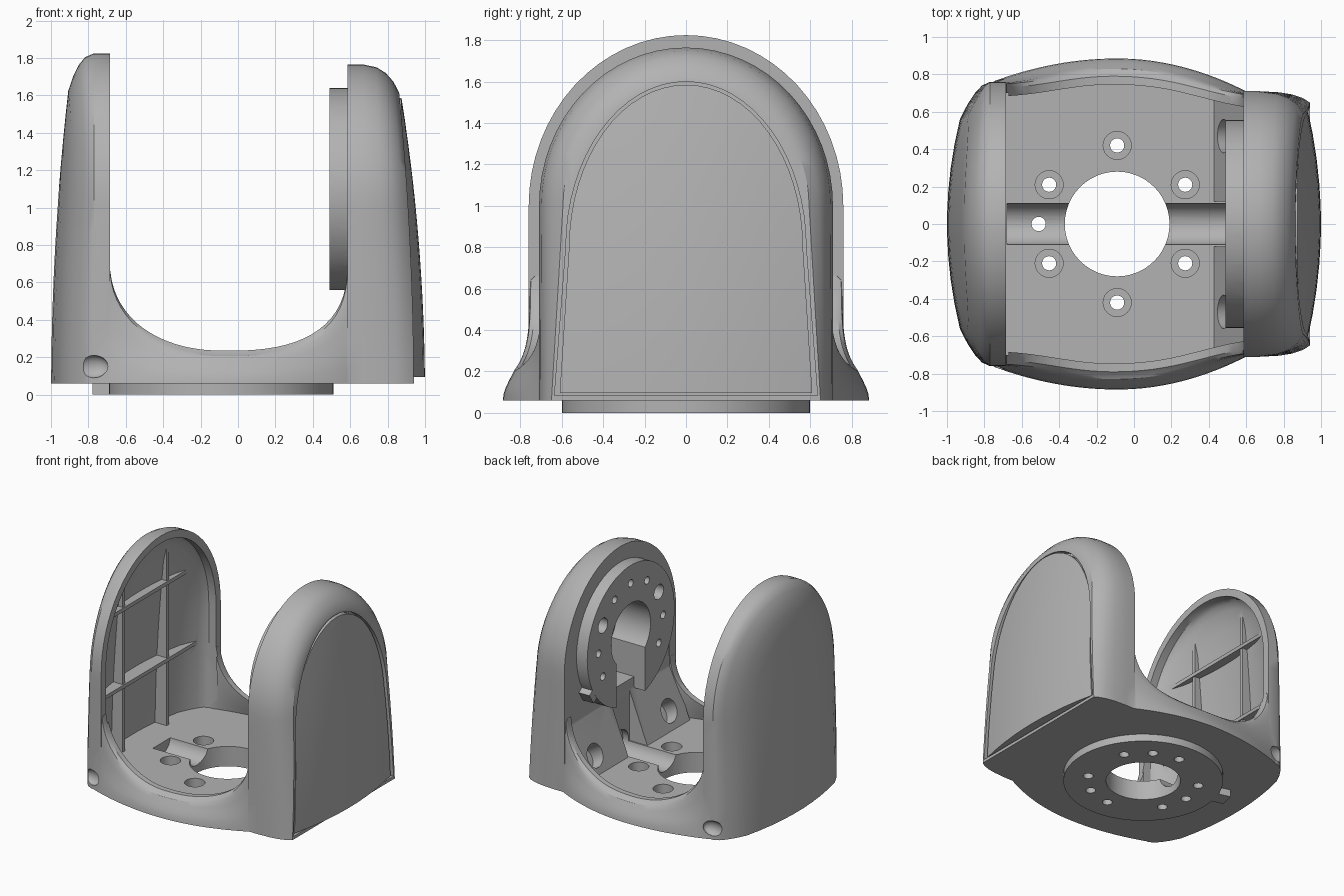
import bpy, bmesh, math
from mathutils import Vector, Matrix

cube = bpy.data.objects.get("Cube")
if cube:
    bpy.data.objects.remove(cube, do_unlink=True)

GREY = (0.45, 0.45, 0.45, 1)
mat = bpy.data.materials.new("satin grey")
mat.use_nodes = True
mat.diffuse_color = GREY
mat.node_tree.nodes["Principled BSDF"].inputs["Base Color"].default_value = GREY


# ---------- helpers ----------
def make(name, bm):
    bmesh.ops.recalc_face_normals(bm, faces=bm.faces)
    me = bpy.data.meshes.new(name)
    bm.to_mesh(me)
    bm.free()
    me.materials.append(mat)
    ob = bpy.data.objects.new(name, me)
    bpy.context.collection.objects.link(ob)
    return ob


def loft(name, rings):
    """Skin symmetric rings; the ends are closed with strips across."""
    bm = bmesh.new()
    rows = [[bm.verts.new(p) for p in ring] for ring in rings]
    n = len(rows[0])
    for a, b in zip(rows, rows[1:]):
        for i in range(n):
            j = (i + 1) % n
            bm.faces.new((a[i], a[j], b[j], b[i]))
    for r in (rows[0], rows[-1]):
        for i in range((n - 1) // 2):
            bm.faces.new(list(dict.fromkeys((r[i], r[i + 1], r[n - 2 - i], r[n - 1 - i]))))
    return make(name, bm)


def cylinders(name, specs, seg=24):
    """One mesh of cylinders given as (centre, axis, radius, depth)."""
    bm = bmesh.new()
    for centre, axis, r, depth in specs:
        rot = Vector(axis).to_track_quat('Z', 'Y').to_matrix().to_4x4()
        bmesh.ops.create_cone(bm, cap_ends=True, segments=seg, radius1=r, radius2=r,
                              depth=depth, matrix=Matrix.Translation(centre) @ rot)
    return make(name, bm)


def box(name, lo, hi, turn=None):
    lo, hi = Vector(lo), Vector(hi)
    bm = bmesh.new()
    bmesh.ops.create_cube(bm, size=1, matrix=Matrix.Translation((lo + hi) / 2)
                          @ Matrix.Diagonal((*(hi - lo), 1)))
    if turn:
        bmesh.ops.transform(bm, matrix=turn, verts=bm.verts)
    return make(name, bm)


def combine(target, tool, op):
    mod = target.modifiers.new(op, 'BOOLEAN')
    mod.operation, mod.solver, mod.object = op, 'EXACT', tool
    bpy.context.view_layer.objects.active = target
    bpy.ops.object.modifier_apply(modifier=mod.name)
    bpy.data.objects.remove(tool, do_unlink=True)


def add(target, tool):
    combine(target, tool, 'UNION')


def cut(target, tool):
    combine(target, tool, 'DIFFERENCE')


def arch(hw, top, base, zc, widen=0):
    """Arched outline in (y, z); widen adds width towards the base."""
    half = [(hw + widen * (1 - i / 8), base + (zc - base) * i / 8) for i in range(8)]
    curve = [(hw * math.cos(a), zc + (top - zc) * math.sin(a))
             for a in (math.pi * k / 32 for k in range(33))]
    return half + curve + [(-y, z) for y, z in reversed(half)]


EDGE = ((0, 0), (.02, .4), (.06, .66), (.12, .86), (.2, 1))     # inset, depth share


# ---------- thin left-hand arm ----------
def domed_arm(name, hw, top, base, x_in, x_turn, wall):
    def face(y, z):
        return -1 + wall + .22 * y * y + .035 * z * z
    rings = [[(x_in, y, z) for y, z in arch(hw, top, base, 1.0)]]
    for d, s in EDGE + tuple((d, 1) for d in (.33, .46, .58, hw - .06)):
        rings.append([(x_turn + s * (face(y, z) - x_turn), y, z)
                      for y, z in arch(hw - d, top - d, base, 1.0)])
    return loft(name, rings)


# ---------- low curved cradle joining the arms ----------
def cradle_half_width(x, z):
    t = x + .09
    wide = .885 - (.28 if t < 0 else .37) * t * t
    arm = .75 - .055 * (x + .685) / 1.27
    return arm + (wide - arm) / (1 + ((z - .06) / .2) ** 2)


def cradle(name, x0, x1, base, top, inset, rows):
    xs = [x0] + [-.07 + (.615 if a < 0 else .655) * math.sin(a)
                 for a in (math.pi * (k / 36 - .5) for k in range(1, 36))] + [x1]
    rings = []
    for x in xs:
        span, power = (.615, 2.2) if x < -.07 else (.655, 2.6)
        t = min(1, abs(x + .07) / span)
        high = top or .235 + .48 * (1 - (1 - t ** power) ** (1 / power))
        side = []
        for k in range(rows + 1):
            z = base + (high - base) * k / rows
            side.append((x, cradle_half_width(x, z) - inset, z))
        if not top:                                   # softened rim
            side[-1] = (x, side[-1][1] - .025, high)
            side.insert(-1, (x, cradle_half_width(x, high) - .004, high - .02))
        rings.append(side + [(x, -y, z) for x, y, z in reversed(side)])
    return loft(name, rings)


body = cradle("yoke_body", -.75, .65, .06, None, 0, 6)
add(body, domed_arm("left_arm", .76, 1.825, .06, -.685, -.77, 0))


# ---------- thick right-hand arm with a pocket for the cover ----------
def edge_x(z):
    return .94 - .03 * z * z


rings = [[(.585, y, z) for y, z in arch(.71, 1.765, .06, 1.0)]]
for d, s in EDGE:
    d *= .75
    rings.append([(.67 + s * (edge_x(z) - .67), y, z)
                  for y, z in arch(.71 - .77 * d, 1.765 - d, .06, 1.0, .37 * d)])
for depth in (0, .05):
    rings.append([(edge_x(z) - depth, y, z)
                  for y, z in arch(.58, 1.60, .085, .8, .055)])
add(body, loft("right_arm", rings))

# ---------- hollow interior, leaving a grid of ribs on the thin arm ----------
cut(body, cradle("cradle_cavity", -.74, .588, .16, .75, .07, 10))
cavity = domed_arm("arm_cavity", .70, 1.765, .16, -.67, -.75, .06)
for y in (-.28, .28):
    cut(cavity, box("upright_rib", (-1.2, y - .015, 0), (-.82, y + .015, 2)))
for z in (.69, 1.31):
    cut(cavity, box("cross_rib", (-1.2, -1, z - .015), (-.81, 1, z + .015)))
cut(body, cavity)

# ---------- base flange with locating tab ----------
CX = -.09
add(body, cylinders("base_flange", [((CX, 0, .05), (0, 0, 1), .6, .1)], 64))
tab_turn = Matrix.Translation((CX, 0, 0)) @ Matrix.Rotation(math.radians(165), 4, 'Z')
add(body, box("base_tab", (.5, -.06, .001), (.695, .06, .08), tab_turn))

# ---------- gussets with angled screw pockets ----------
for s in (-1, 1):
    add(body, loft("gusset", [[(.42, y, .14), (.64, y, .14), (.64, y, .6), (.60, y, .6)]
                              for y in (s * .12, s * .66)]))
cut(body, cylinders("gusset_pockets", [((.50, s * .47, .28), (-.8, 0, .5), .09, .18)
                                       for s in (-1, 1)]))

# ---------- bearing flange with a keyhole bore on the right arm ----------
CZ = 1.085
flange = cylinders("arm_flange", [((.55, 0, CZ), (1, 0, 0), .555, .12)], 64)
tab_turn = Matrix.Translation((0, 0, CZ)) @ Matrix.Rotation(math.radians(-34), 4, 'X')
add(flange, box("flange_tab", (.492, .45, -.05), (.6, .6, .05), tab_turn))
cut(flange, box("flange_slot", (.4, -.18, .4), (.7, .18, CZ)))
add(body, flange)
cut(body, cylinders("flange_bore", [((.63, 0, CZ), (1, 0, 0), .25, .32)], 48))
cut(body, box("bore_keyway", (.4, -.18, .65), (.79, .18, CZ)))
bolts = []
for k in range(12):
    a = math.radians(30 * k)
    if k not in (8, 9, 10):
        r = .06 if k in (1, 5) else .03
        bolts.append(((.52, .41 * math.cos(a), CZ + .41 * math.sin(a)), (1, 0, 0), r, .16))
cut(body, cylinders("flange_bolt_holes", bolts, 20))

# ---------- floor trough, centre bore and bolt holes ----------
cut(body, cylinders("floor_trough", [((-.02, 0, .175), (1, 0, 0), .112, 1.32)], 32))
cut(body, cylinders("centre_bore", [((CX, 0, .1), (0, 0, 1), .28, .6)], 48))
through, sinks = [], []
for k in range(6):
    a = math.radians(30 + 60 * k)
    x, y = CX + .42 * math.cos(a), .42 * math.sin(a)
    through.append(((x, y, .1), (0, 0, 1), .038, .6))
    sinks.append(((x, y, .16), (0, 0, 1), .075, .14))
through.append(((CX - .42, 0, .1), (0, 0, 1), .038, .6))
for s in (-1, 1):
    through.append(((CX + .21, s * .364, 0), (0, 0, 1), .038, .1))
cut(body, cylinders("countersinks", sinks))
cut(body, cylinders("base_bolt_holes", through, 20))

# ---------- shallow oval pockets at the foot of the thin arm ----------
for s in (-1, 1):
    bm = bmesh.new()
    bmesh.ops.create_uvsphere(bm, u_segments=32, v_segments=16, radius=1,
                              matrix=Matrix.Translation((-.775, s * .76, .15))
                              @ Matrix.Diagonal((.085, .045, .06, 1)))
    cut(body, make("oval_pocket", bm))


# ---------- domed cover on the outside of the right arm ----------
def cover_x(y, z):
    return 1 - .05 * z * z - .19 * y * y


rings = [[(.80, y, z) for y, z in arch(.565, 1.585, .095, .8, .045)]]
for d in (0, .12, .24, .36, .46, .52):
    rings.append([(cover_x(y, z), y, z)
                  for y, z in arch(.565 - d, 1.585 - d, .095, .8, .045 * (1 - d / .55))])
cover = loft("side_cover", rings)

# ---------- shading ----------
for ob in (body, cover):
    bpy.ops.object.select_all(action='DESELECT')
    ob.select_set(True)
    bpy.context.view_layer.objects.active = ob
    bpy.ops.object.shade_smooth_by_angle(angle=math.radians(32))
